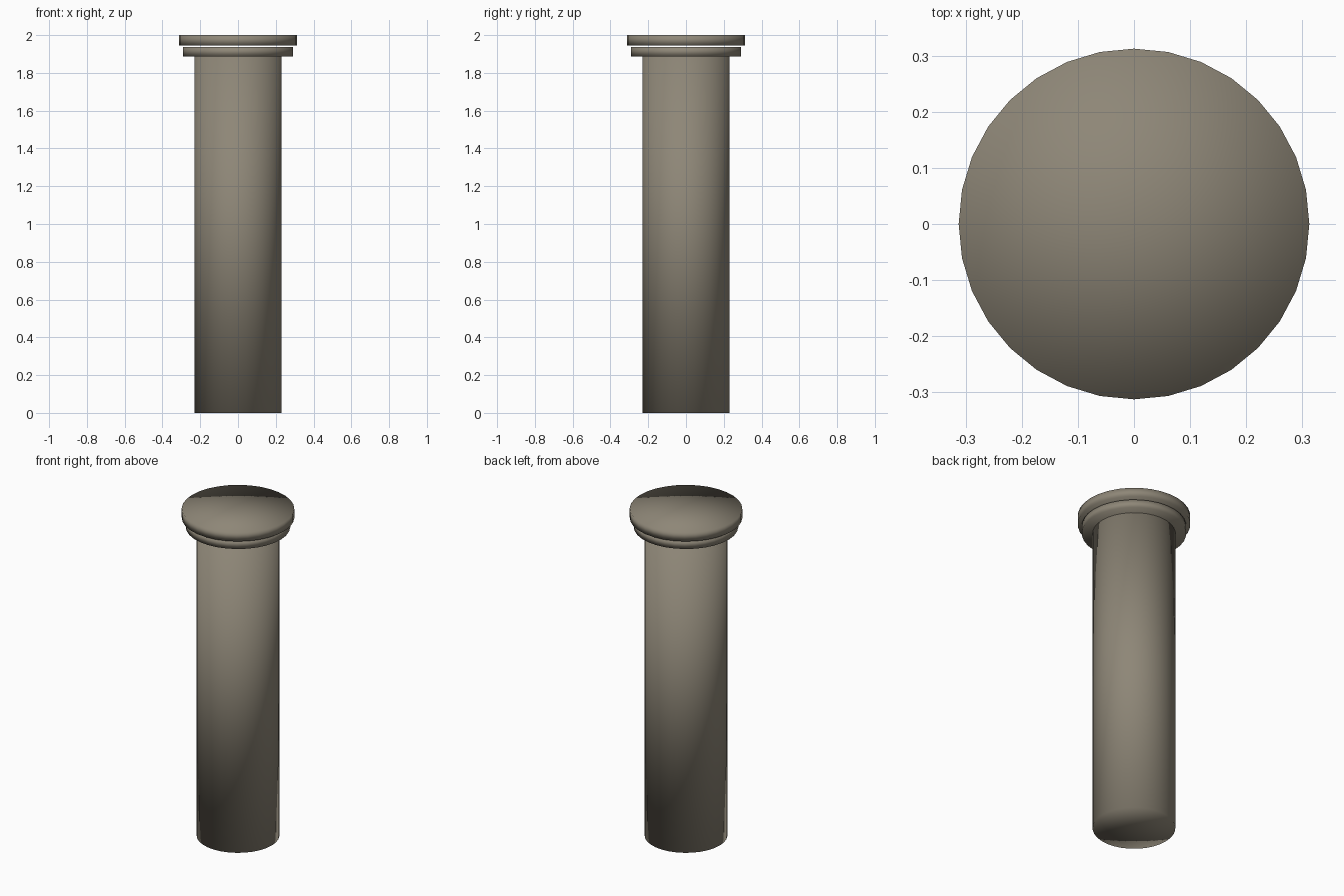
import bpy, bmesh, math

if "Cube" in bpy.data.objects:
    bpy.data.objects.remove(bpy.data.objects["Cube"])

stone = bpy.data.materials.new("warm grey stone")
stone.diffuse_color = (0.27, 0.24, 0.185, 1)
stone.use_nodes = True
stone.node_tree.nodes["Principled BSDF"].inputs["Base Color"].default_value = stone.diffuse_color
SIDES = 32


def disc_part(name, radius, z0, z1):
    """Closed, fully smooth cylinder with fan caps."""
    bm = bmesh.new()
    bmesh.ops.create_cone(bm, cap_ends=True, cap_tris=True, segments=SIDES,
                          radius1=radius, radius2=radius, depth=z1 - z0)
    # turn so a corner lies on the x axis, lift into place
    for v in bm.verts:
        v.co.z += (z0 + z1) / 2
    mesh = bpy.data.meshes.new(name)
    bmesh.ops.recalc_face_normals(bm, faces=bm.faces)
    for f in bm.faces:
        f.smooth = True
    bm.to_mesh(mesh)
    bm.free()
    mesh.materials.append(stone)
    ob = bpy.data.objects.new(name, mesh)
    bpy.context.collection.objects.link(ob)
    return ob


disc_part("shaft", 0.23, 0.0, 1.89)          # column body
disc_part("collar", 0.29, 1.888, 1.937)      # lower ring
disc_part("cap", 0.3125, 1.945, 2.0)         # top plate, thin gap below
